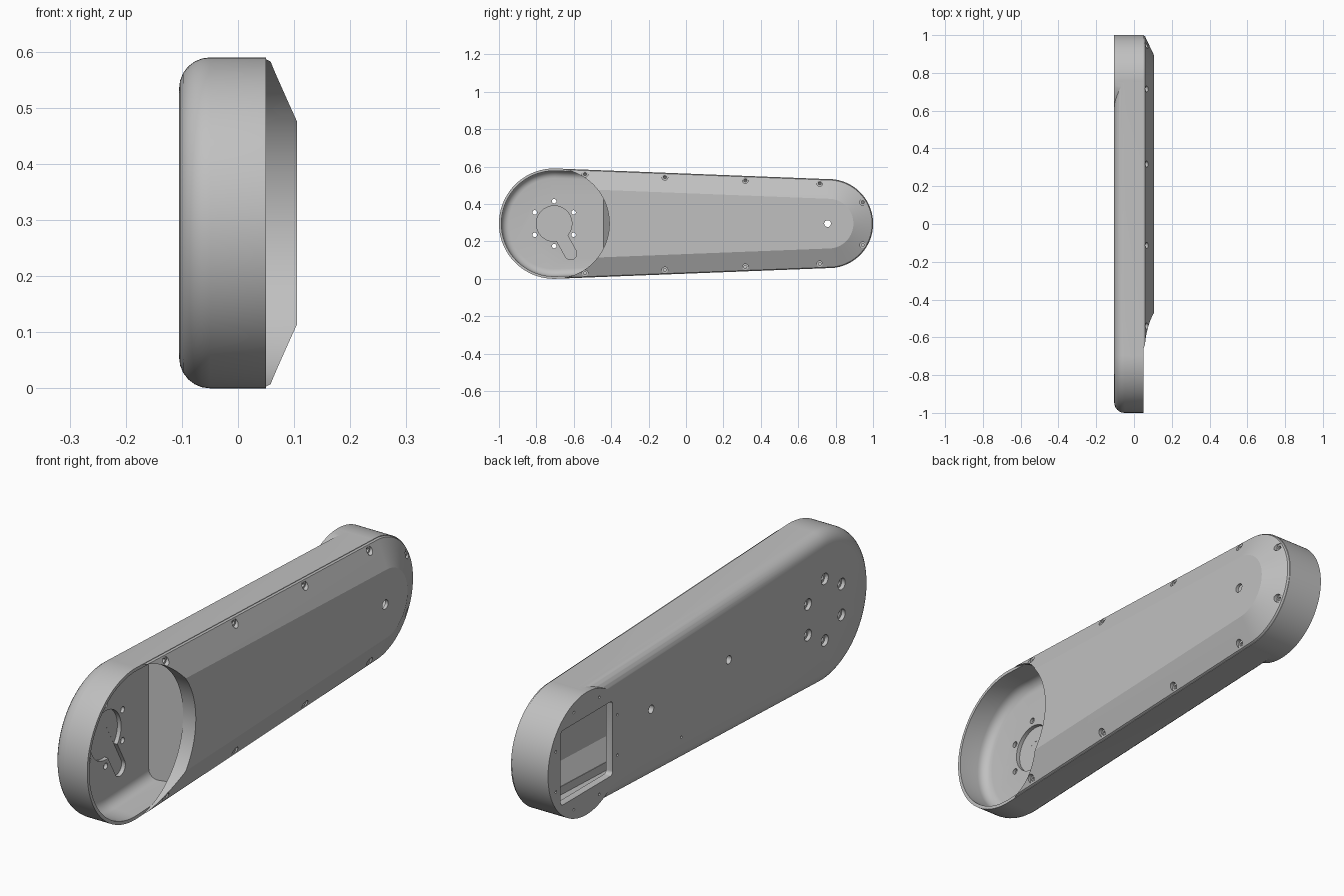
import bpy, bmesh
from math import cos, sin, pi, radians, asin
from mathutils import Vector

if "Cube" in bpy.data.objects:
    bpy.data.objects.remove(bpy.data.objects["Cube"])

metal = bpy.data.materials.new("plain_grey")
metal.use_nodes = True
grey = (0.53, 0.53, 0.53, 1)
metal.diffuse_color = grey
metal.node_tree.nodes["Principled BSDF"].inputs["Base Color"].default_value = grey

MID = 0.295                      # height of the centre line
BIG, SMALL = -0.705, 0.762       # y of the two end centres
R_BIG, R_SMALL = 0.295, 0.238
BACK, RIM, FACE = -0.105, 0.05, 0.105
CASE = [(BIG, MID, R_BIG), (SMALL, MID, R_SMALL)]


def solid(name, circles, profile, n=32):
    """Loft the hull of circles (y, z, radius) through (x, inset) stations."""
    bm = bmesh.new()
    rings = []
    for x, inset in profile:
        ring = []
        for i in range(n):
            a = 2 * pi * (i + 0.5) / n
            ca, sa = cos(a), sin(a)
            y, z, r = max(circles, key=lambda c: c[0] * ca + c[1] * sa + c[2])
            ring.append(bm.verts.new((x, y + (r - inset) * ca, z + (r - inset) * sa)))
        rings.append(ring)
    for a, b in zip(rings, rings[1:]):
        for i in range(n):
            j = (i + 1) % n
            bm.faces.new((a[i], a[j], b[j], b[i]))
    bm.faces.new(rings[0])
    bm.faces.new(rings[-1])
    return finish(name, bm)


def finish(name, bm):
    bmesh.ops.recalc_face_normals(bm, faces=bm.faces)
    mesh = bpy.data.meshes.new(name)
    bm.to_mesh(mesh)
    bm.free()
    mesh.materials.append(metal)
    obj = bpy.data.objects.new(name, mesh)
    bpy.context.collection.objects.link(obj)
    return obj


def drill(y, z, r, x0, x1, n=24):
    return solid("cutter", [(y, z, r)], [(x0, 0), (x1, 0)], n)


def combine(obj, tools, operation="DIFFERENCE"):
    """Apply each tool to the object, then discard the tool."""
    for tool in tools:
        bpy.context.view_layer.objects.active = obj
        mod = obj.modifiers.new("cut", "BOOLEAN")
        mod.operation, mod.solver, mod.object = operation, "EXACT", tool
        bpy.ops.object.modifier_apply(modifier=mod.name)
        bpy.data.objects.remove(tool)


def fillet(x, r, wall):
    steps = [radians(15 * k) for k in range(7)]
    return [(x + r * (1 - cos(t)), wall + r * (1 - sin(t))) for t in steps]


def polar(y, r, degrees):
    a = radians(degrees)
    return y + r * cos(a), MID + r * sin(a)


# Case: rounded tray with a square-edged round pad at the small end
case = solid("case_body", CASE, fillet(BACK, 0.055, 0) + [(RIM, 0)], 112)
pad = solid("pad", [(SMALL, MID, R_SMALL + 0.0004)], [(BACK - 0.0003, 0), (RIM, 0)], 112)
combine(case, [pad], "UNION")
FLOOR = -0.077
cavity = solid("cavity", CASE, fillet(FLOOR, 0.04, 0.013) + [(RIM + 0.03, 0.013)], 112)
combine(case, [cavity])

# Keyhole-shaped recess in the inner floor
cuts = [drill(BIG, MID, 0.095, -0.093, FLOOR + 0.02, 48),
        solid("cutter", [(BIG, MID, 0.033), (-0.617, 0.135, 0.033)],
              [(-0.0932, 0), (FLOOR + 0.02, 0)])]
# Ring of counterbored bolt holes at the big end
for k in range(6):
    y, z = polar(BIG, 0.12, 30 + 60 * k)
    cuts += [drill(y, z, 0.012, -0.2, 0), drill(y, z, 0.022, -0.2, -0.09)]
# Rectangular window with its ring of small screw holes
cuts.append(solid("cutter", [(SMALL + sy * 0.145, MID + sz * 0.13, 0.015)
                             for sy in (-1, 1) for sz in (-1, 1)], [(-0.2, 0), (-0.03, 0)]))
for k in range(8):
    y, z = polar(SMALL, 0.205, 22.5 + 45 * k)
    cuts.append(drill(y, z, 0.005, -0.2, -0.085, 12))
# Single holes along the back
cuts += [drill(0.364, 0.315, 0.016, -0.2, 0), drill(-0.114, 0.325, 0.016, -0.2, 0),
         drill(0.178, 0.135, 0.005, -0.2, 0, 12)]
combine(case, cuts)

# Cover: bevelled hollow lid, cut away in a circle over the big end
cover = solid("cover", CASE, [(RIM, 0.002), (0.058, 0.005), (FACE, 0.105)], 112)
hollow = solid("hollow", CASE, [(0.03, 0.045), (0.052, 0.045), (0.092, 0.115)], 112)
combine(hollow, [drill(BIG, MID, R_BIG + 0.015, 0, 0.2, 96)])
combine(cover, [hollow, drill(BIG, MID, R_BIG, 0, 0.2, 112),
                drill(0.757, MID, 0.018, 0, 0.2)])

# Counterbored screws around the lid edge
tilt = asin((R_BIG - R_SMALL) / (SMALL - BIG))
spots = [polar(SMALL, 0.216, a) for a in (-32, 32)]
for y in (-0.54, -0.113, 0.317, 0.715):
    h = (R_BIG - 0.024 - (y - BIG) * sin(tilt)) / cos(tilt)
    spots += [(y, MID + h), (y, MID - h)]
for y, z in spots:
    combine(cover, [drill(y, z, 0.016, 0.058, 0.2), drill(y, z, 0.008, 0.03, 0.2, 16)])

# Slanted divider between the open end and the covered space
bm = bmesh.new()
section = [(FLOOR - 0.004, -0.441), (RIM, -0.41), (RIM, -0.398), (FLOOR - 0.004, -0.429)]
ends = [[bm.verts.new((x, y, MID + s * 0.27)) for x, y in section] for s in (-1, 1)]
for i in range(4):
    j = (i + 1) % 4
    bm.faces.new((ends[0][i], ends[0][j], ends[1][j], ends[1][i]))
for end in ends:
    bm.faces.new(end)
divider = finish("divider_wall", bm)

# Smooth shading with sharp edges kept
for obj in (case, cover, divider):
    bpy.ops.object.select_all(action="DESELECT")
    obj.select_set(True)
    bpy.context.view_layer.objects.active = obj
    bpy.ops.object.shade_smooth_by_angle(angle=radians(25))
